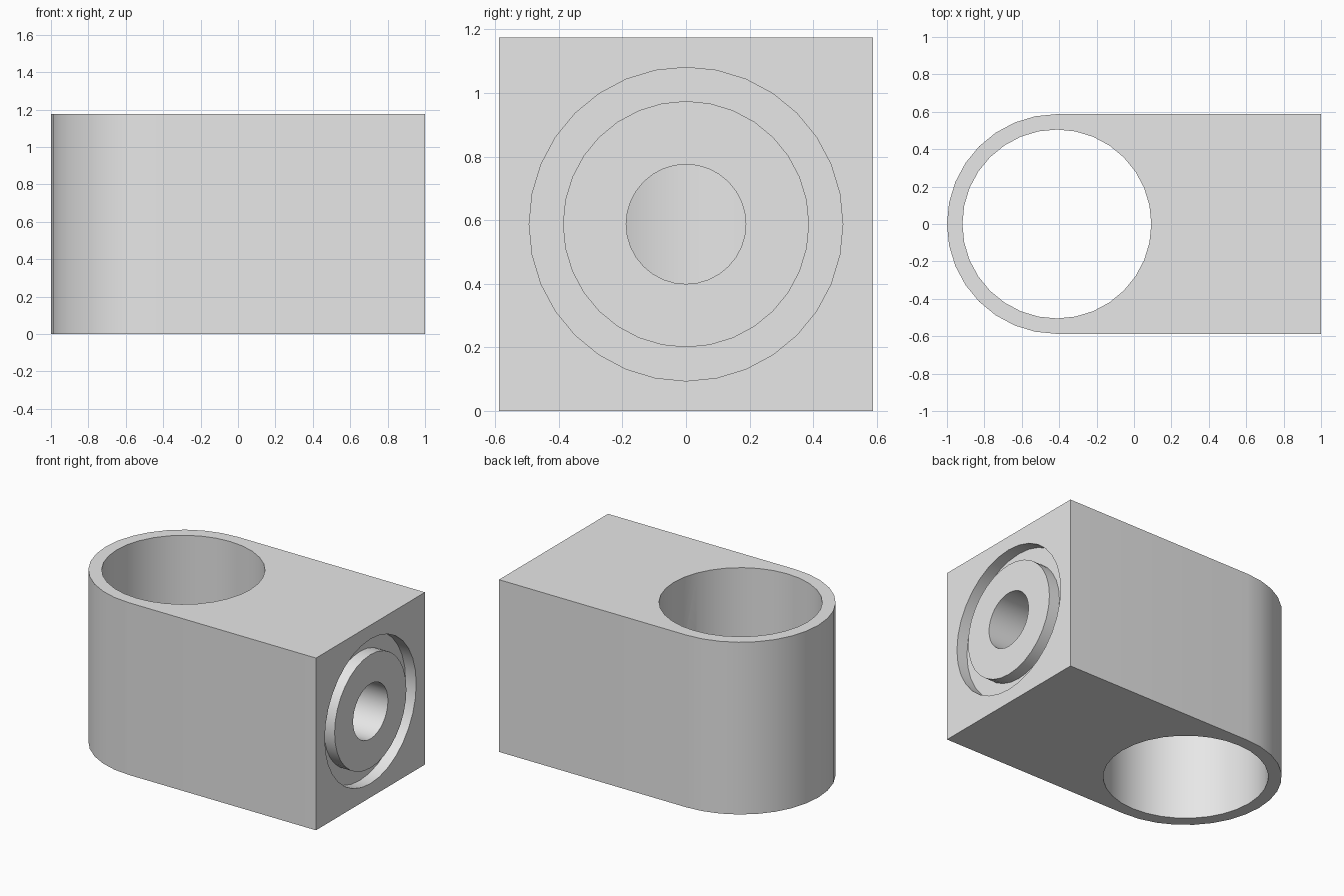
import bpy
import bmesh
from math import pi, sin, cos

if "Cube" in bpy.data.objects:
    bpy.data.objects.remove(bpy.data.objects["Cube"])

HEIGHT = 1.175
RADIUS = HEIGHT / 2      # rounded end
BORE_X = RADIUS - 1      # axis of the vertical bore
MID = HEIGHT / 2
SEGMENTS = 32

grey = bpy.data.materials.new("plain grey")
grey.use_nodes = True
grey.diffuse_color = (0.8, 0.8, 0.8, 1)
grey.node_tree.nodes["Principled BSDF"].inputs["Base Color"].default_value = (0.8, 0.8, 0.8, 1)


def cylinder(name, radius, depth, location, along_x=False):
    rotation = (0, pi / 2, 0) if along_x else (0, 0, 0)
    bpy.ops.mesh.primitive_cylinder_add(vertices=SEGMENTS, radius=radius, depth=depth,
                                        location=location, rotation=rotation)
    obj = bpy.context.object
    obj.name = name
    obj.hide_render = True
    return obj


def cut(target, cutter):
    """Subtract the cutter from the target, then delete the cutter."""
    mod = target.modifiers.new("cut", "BOOLEAN")
    mod.operation = "DIFFERENCE"
    mod.solver = "EXACT"
    mod.object = cutter
    bpy.ops.object.select_all(action="DESELECT")
    bpy.context.view_layer.objects.active = target
    target.select_set(True)
    bpy.ops.object.modifier_apply(modifier=mod.name)
    bpy.data.objects.remove(cutter)


# Block with one rounded end, extruded from its plan outline
half = SEGMENTS // 2
outline = [(1, -RADIUS), (1, RADIUS)]
for i in range(half + 1):
    a = pi / 2 + pi * i / half
    outline.append((BORE_X + RADIUS * cos(a), RADIUS * sin(a)))
bm = bmesh.new()
base = bm.faces.new([bm.verts.new((x, y, 0)) for x, y in outline])
top = bmesh.ops.extrude_face_region(bm, geom=[base])["geom"]
bmesh.ops.translate(bm, vec=(0, 0, HEIGHT),
                    verts=[v for v in top if isinstance(v, bmesh.types.BMVert)])
bmesh.ops.recalc_face_normals(bm, faces=bm.faces)
mesh = bpy.data.meshes.new("clamp_block")
bm.to_mesh(mesh)
bm.free()
mesh.materials.append(grey)
block = bpy.data.objects.new("clamp_block", mesh)
bpy.context.collection.objects.link(block)

# Vertical through bore
cut(block, cylinder("bore_cutter", 0.505, HEIGHT * 2, (BORE_X, 0, MID)))

# Ring groove in the flat end
groove = cylinder("groove_cutter", 0.493, 0.16, (1, 0, MID), along_x=True)
cut(groove, cylinder("groove_core", 0.387, 0.5, (1, 0, MID), along_x=True))
cut(block, groove)

# Central hole from the flat end into the bore
cut(block, cylinder("hole_cutter", 0.188, 1.6, (0.6, 0, MID), along_x=True))

# Smooth curved walls, sharp rims
bpy.ops.object.select_all(action="DESELECT")
bpy.context.view_layer.objects.active = block
block.select_set(True)
bpy.ops.object.shade_smooth_by_angle(angle=pi / 6)
